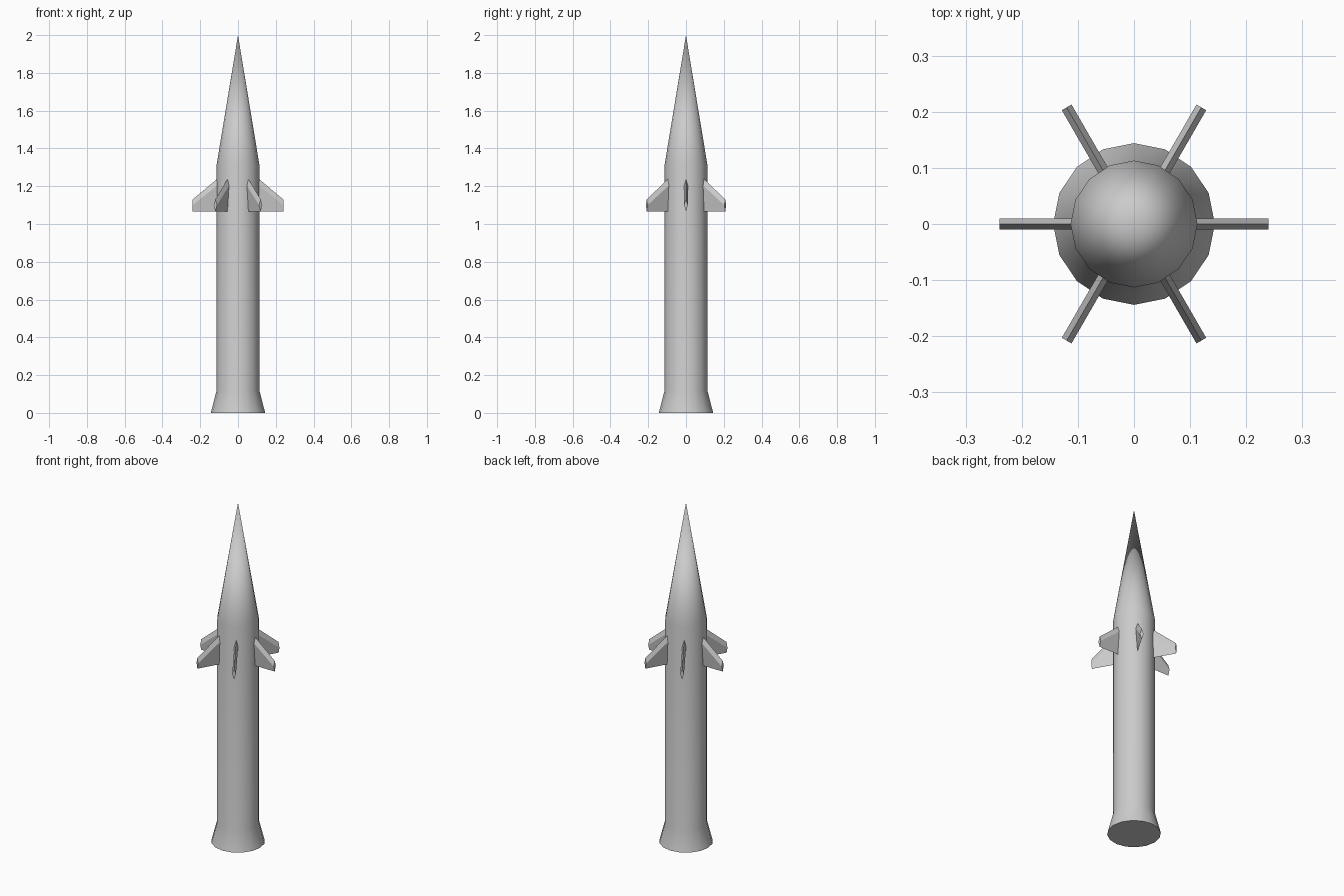
import bpy, bmesh, math

if "Cube" in bpy.data.objects:
    bpy.data.objects.remove(bpy.data.objects["Cube"])

SIDES = 16


def make_object(name, bm, smooth=False):
    bmesh.ops.recalc_face_normals(bm, faces=bm.faces[:])
    mesh = bpy.data.meshes.new(name)
    bm.to_mesh(mesh)
    bm.free()
    obj = bpy.data.objects.new(name, mesh)
    bpy.context.collection.objects.link(obj)
    if smooth:
        bpy.ops.object.select_all(action='DESELECT')
        obj.select_set(True)
        bpy.context.view_layer.objects.active = obj
        bpy.ops.object.shade_smooth_by_angle(angle=math.radians(30))
    return obj


# Body: flared tail, straight tube and long pointed nose
bm = bmesh.new()
profile = [(0.144, 0.0), (0.113, 0.12), (0.113, 1.315)]
rings = [[bm.verts.new((r * math.cos(math.tau * i / SIDES),
                        r * math.sin(math.tau * i / SIDES), z))
          for i in range(SIDES)] for r, z in profile]
tip = bm.verts.new((0, 0, 2.0))
for i in range(SIDES):
    j = (i + 1) % SIDES
    for low, high in zip(rings, rings[1:]):
        bm.faces.new((low[i], low[j], high[j], high[i]))
    bm.faces.new((rings[-1][i], rings[-1][j], tip))
bm.faces.new(rings[0][::-1])
make_object("rocket_body", bm, smooth=True)

# Fins: swept wedges with a diamond section, sharp leading and trailing edges
FIN_HALF = 0.01


def fin_section(bm, x, top, ridge, bottom):
    points = [(0, top), (FIN_HALF, ridge), (0, bottom), (-FIN_HALF, ridge)]
    return [bm.verts.new((x, y, z)) for y, z in points]


for k in range(6):
    bm = bmesh.new()
    root = fin_section(bm, 0.10, 1.247, 1.212, 1.067)
    end = fin_section(bm, 0.24, 1.13, 1.10, 1.067)
    for i in range(4):
        j = (i + 1) % 4
        bm.faces.new((root[i], root[j], end[j], end[i]))
    bm.faces.new(root)
    bm.faces.new(end)
    fin = make_object(f"fin_{k + 1}", bm)
    fin.rotation_euler.z = math.radians(60 * k)
